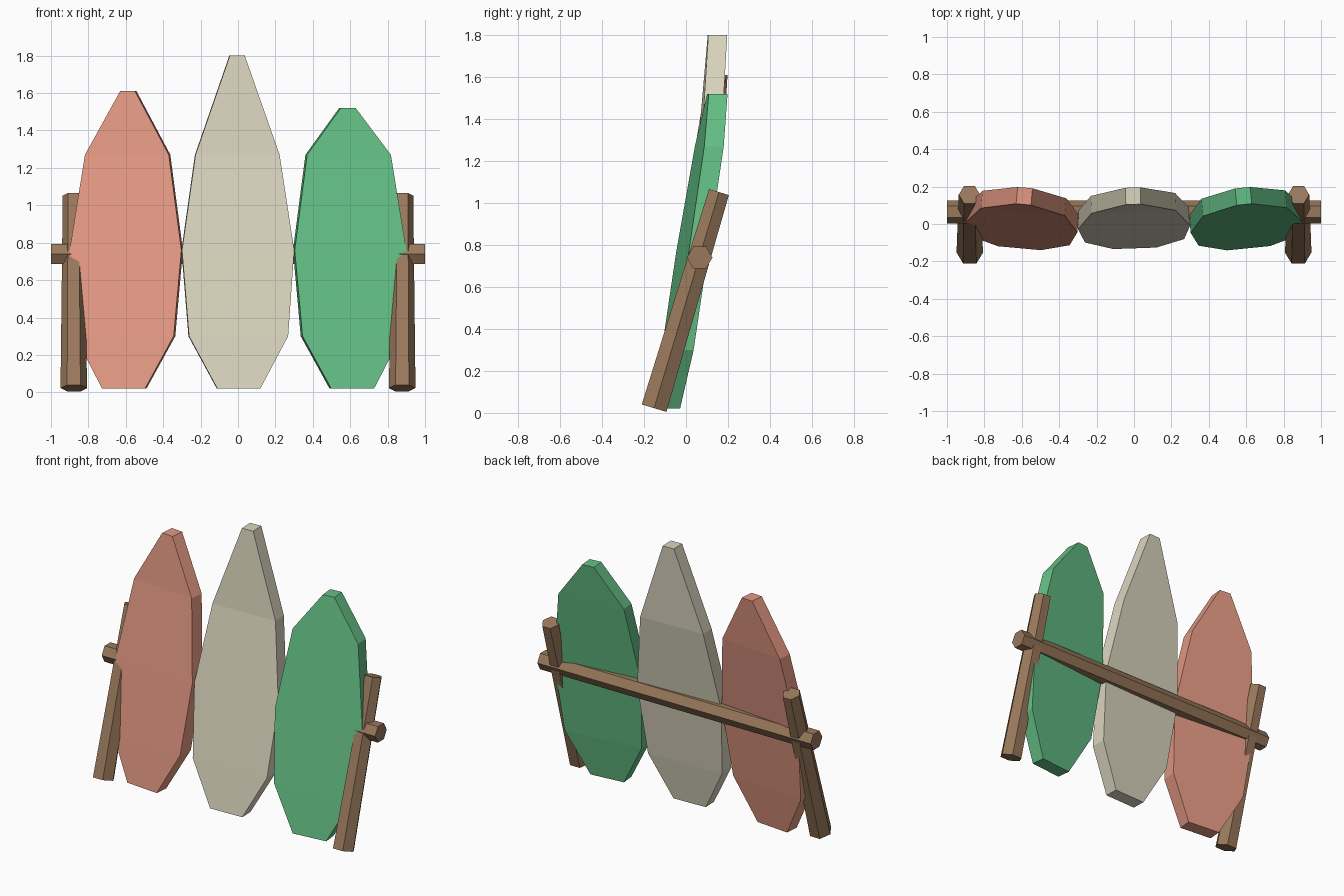
import bpy, bmesh
from math import cos, sin, pi
from mathutils import Vector, Matrix

if "Cube" in bpy.data.objects:
    bpy.data.objects.remove(bpy.data.objects["Cube"])


def material(name, rgb):
    m = bpy.data.materials.new(name)
    m.diffuse_color = (*rgb, 1)
    m.use_nodes = True
    m.node_tree.nodes["Principled BSDF"].inputs["Base Color"].default_value = m.diffuse_color
    return m


def finish(bm, name, mat):
    bmesh.ops.recalc_face_normals(bm, faces=bm.faces)
    me = bpy.data.meshes.new(name)
    bm.to_mesh(me)
    bm.free()
    me.materials.append(mat)
    ob = bpy.data.objects.new(name, me)
    bpy.context.collection.objects.link(ob)
    return ob


def loft(bm, rings):
    """Skin a list of equal-length vertex rings and cap both ends."""
    vs = [[bm.verts.new(p) for p in r] for r in rings]
    n = len(vs[0])
    for a, b in zip(vs, vs[1:]):
        for i in range(n):
            j = (i + 1) % n
            bm.faces.new((a[i], a[j], b[j], b[i]))
    bm.faces.new(vs[0])
    bm.faces.new(vs[-1])


def board(name, x, top, yaw, mat):
    # height, half width, front y, back y
    stations = [(0.02, 0.115, -0.13, -0.04), (0.30, 0.265, -0.09, 0.01),
                (0.76, 0.30, -0.018, 0.075), (1.27, 0.225, 0.065, 0.158),
                (top, 0.04, 0.105, 0.195)]
    rot = Matrix.Translation((x, 0, 0)) @ Matrix.Rotation(yaw, 4, 'Z')
    rings = []
    for z, w, f, b in stations:
        ring = [(-w, f), (w, f), (w, b), (-w, b)]
        pts = [rot @ Vector((px, py, z)) for px, py in ring]
        for p in pts:
            p.z = z
        rings.append(pts)
    bm = bmesh.new()
    loft(bm, rings)
    finish(bm, name, mat)


def hex_pole(name, start, end, r0, r1, u, mat):
    """Six-sided pole with a corner pointing along u."""
    start, end, u = Vector(start), Vector(end), Vector(u)
    v = (end - start).normalized().cross(u)
    rings = [[c + r * (cos(i * pi / 3) * u + sin(i * pi / 3) * v)
              for i in range(6)] for c, r in ((start, r0), (end, r1))]
    bm = bmesh.new()
    loft(bm, rings)
    finish(bm, name, mat)


wood = material("wood", (0.32, 0.19, 0.107))

# three leaning boards
board("red_board", -0.6, 1.61, -0.09, material("coral", (0.78, 0.32, 0.23)))
board("cream_board", 0, 1.80, 0.035, material("cream", (0.71, 0.67, 0.52)))
board("green_board", 0.6, 1.52, 0.10, material("green", (0.13, 0.53, 0.24)))

# tilted posts and the crossbar
for side, s in (("left", -1), ("right", 1)):
    hex_pole(side + "_post", (s * 0.878, -0.152, 0.0225), (s * 0.88, 0.157, 1.052),
             0.071, 0.057, (1, 0, 0), wood)
hex_pole("crossbar", (-1, 0.065, 0.74), (1, 0.065, 0.74), 0.061, 0.061, (0, 1, 0), wood)
